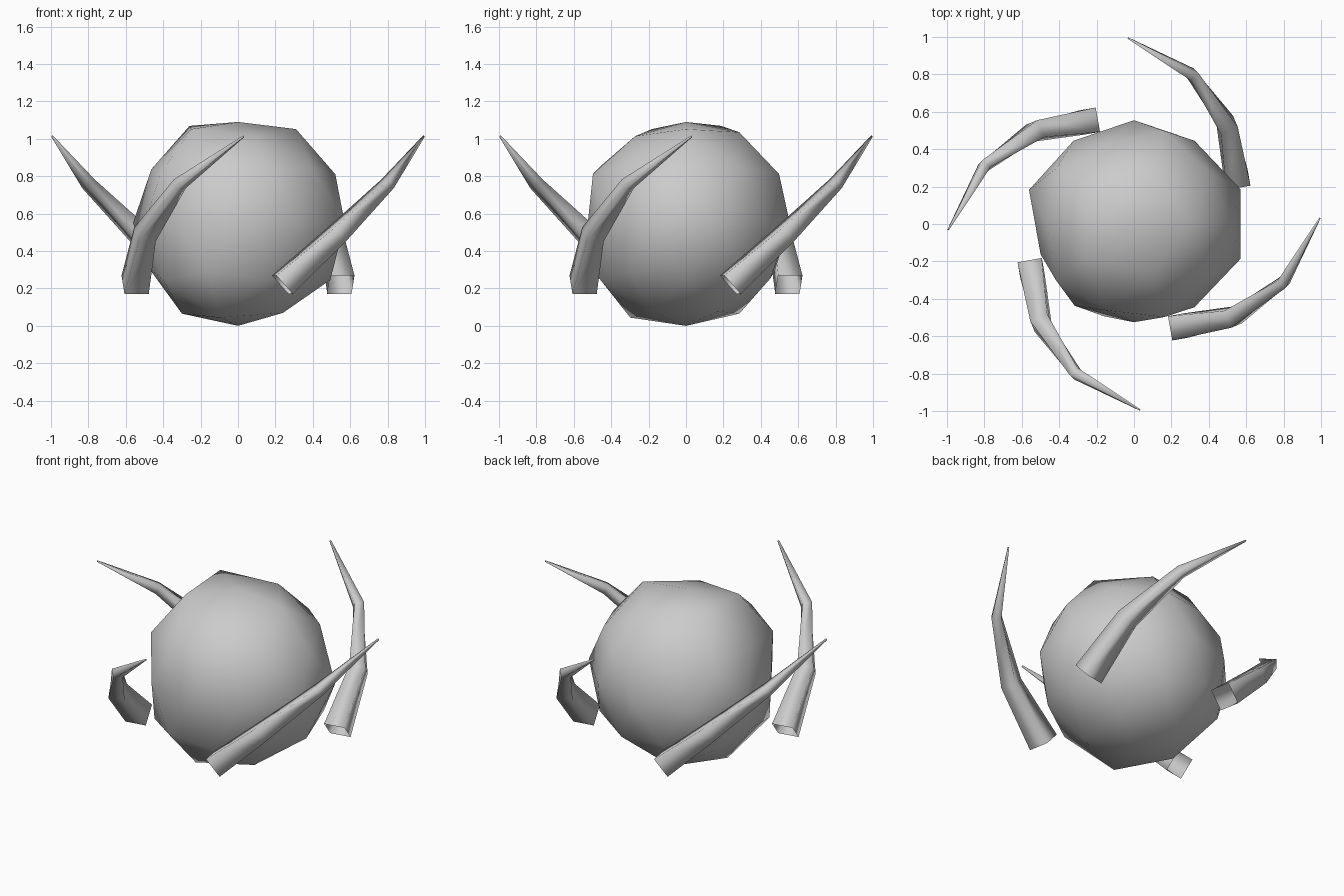
import bpy, bmesh, math
from mathutils import Vector, Matrix

if "Cube" in bpy.data.objects:
    bpy.data.objects.remove(bpy.data.objects["Cube"])


def finish(name, bm):
    bmesh.ops.recalc_face_normals(bm, faces=bm.faces)
    for f in bm.faces:
        f.smooth = True
    mesh = bpy.data.meshes.new(name)
    bm.to_mesh(mesh)
    bm.free()
    ob = bpy.data.objects.new(name, mesh)
    bpy.context.collection.objects.link(ob)
    return ob


# Lumpy ball: icosphere rings as (unit height, first angle, radii around the ring)
RINGS = [
    (1.0, 0, [.54]),
    (.851, 0, [.59, .57, .61, .59, .545]),
    (.526, 36, [.57, .53, .545, .57, .57]),
    (.447, 0, [.582, .585, .57, .575, .585]),
    (0.0, 18, [.60, .55, .555, .55, .59, .525, .54, .525, .55, .60]),
    (-.447, 36, [.57, .56, .535, .58, .57]),
    (-.526, 0, [.58, .56, .58, .58, .57]),
    (-.851, 36, [.555, .57, .57, .595, .565]),
    (-1.0, 0, [.55]),
]
bm = bmesh.new()
bmesh.ops.create_icosphere(bm, subdivisions=2, radius=1)
for v in bm.verts:
    d = v.co.normalized()
    _, start, radii = min(RINGS, key=lambda r: abs(r[0] - d.z))
    angle = math.degrees(math.atan2(d.y, d.x))
    i = round((angle - start) * len(radii) / 360) % len(radii)
    v.co = d * radii[i] + Vector((0, 0, .55))
finish("ball", bm)

# Claws: open, square, tapering tubes swept along a bent path
PATH = [Vector(p) for p in ((.237, -.55, .22), (.53, -.497, .49),
                            (.80, -.31, .76), (.993, .03, 1.013))]
HALF = [.066, .049, .029, .004]


def claw(name, turn):
    bm = bmesh.new()
    rings = []
    for i, p in enumerate(PATH):
        t = Vector()
        if i > 0:
            t += (p - PATH[i - 1]).normalized()
        if i < len(PATH) - 1:
            t += (PATH[i + 1] - p).normalized()
        t.normalize()
        side = Vector((-t.y, t.x, 0)).normalized()
        up = t.cross(side)
        rings.append([bm.verts.new(p + HALF[i] * (a * side + b * up))
                      for a, b in ((1, 1), (-1, 1), (-1, -1), (1, -1))])
    for r, s in zip(rings, rings[1:]):
        for k in range(4):
            n = (k + 1) % 4
            bm.faces.new((r[k], r[n], s[n], s[k]))
    bm.faces.new(rings[-1])
    bm.transform(Matrix.Rotation(turn, 4, 'Z'))
    finish(name, bm)


for k, label in enumerate(("front", "right", "back", "left")):
    claw(label + "_claw", k * math.pi / 2)
